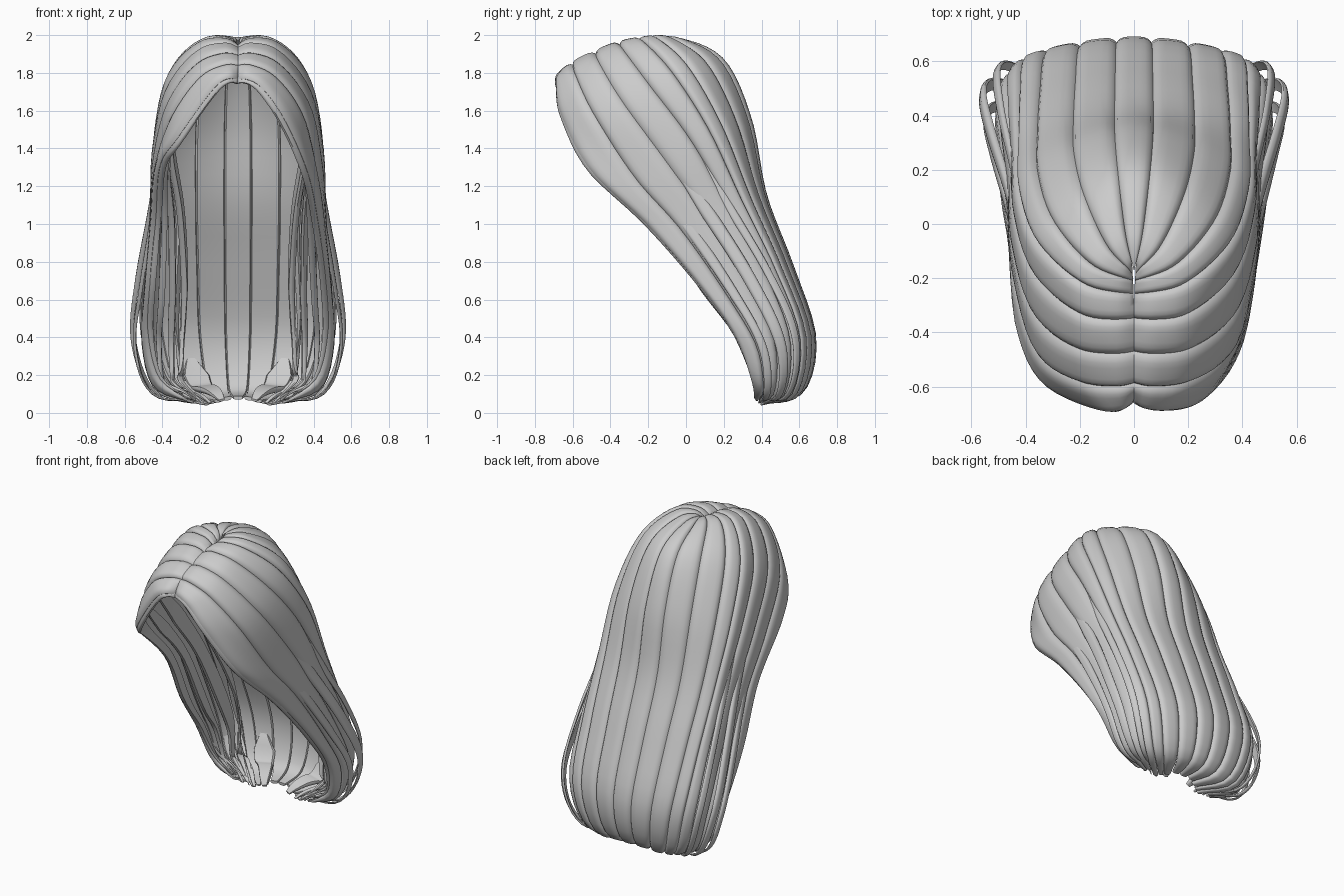
import bpy, math, random
from mathutils import Vector

random.seed(4)
cube = bpy.data.objects.get("Cube")
if cube:
    bpy.data.objects.remove(cube)

grey = bpy.data.materials.new("hair_grey")
grey.use_nodes = True
colour = (0.6, 0.6, 0.6, 1)
grey.diffuse_color = colour
grey.node_tree.nodes["Principled BSDF"].inputs["Base Color"].default_value = colour

# Guide curves on the left half, from the front edge to the back centre, root to tip
FRONT = [(0, -.68, 1.79), (.12, -.695, 1.74), (.25, -.66, 1.57), (.38, -.5, 1.28), (.44, -.2, .99),
         (.48, .06, .69), (.49, .25, .42), (.43, .34, .18), (.27, .36, .06)]
TEMPLE = [(0, -.59, 1.88), (.2, -.57, 1.8), (.36, -.46, 1.58), (.43, -.24, 1.25), (.46, 0, .97),
          (.49, .24, .62), (.5, .39, .35), (.43, .42, .12), (.22, .38, .05)]
SIDE = [(0, -.38, 1.96), (.2, -.36, 1.92), (.37, -.22, 1.72), (.44, 0, 1.43), (.45, .2, 1.1),
        (.47, .4, .75), (.47, .54, .4), (.38, .52, .11), (.18, .39, .04)]
NAPE = [(0, -.22, 1.98), (.17, -.16, 1.98), (.32, 0, 1.83), (.38, .18, 1.52), (.38, .34, 1.13),
        (.37, .5, .77), (.35, .63, .4), (.27, .58, .1), (.12, .41, .05)]
BACK = [(0, -.17, 1.98), (0, -.02, 1.975), (0, .2, 1.86), (0, .34, 1.55), (0, .42, 1.15),
        (0, .56, .78), (0, .68, .4), (0, .62, .12), (0, .43, .07)]

# The right fringe is swept back higher than the left one
SWEPT = FRONT[:2] + [(.33, -.6, 1.46), (.425, -.42, 1.31), (.45, -.13, 1.02)] + FRONT[5:]
SWEPT_TEMPLE = TEMPLE[:3] + [(.44, -.19, 1.29), (.46, .03, 1)] + TEMPLE[5:]


def mirrored(guide):
    return [(-x, y, z) for x, y, z in guide]


LEFT = [FRONT, TEMPLE, SIDE, NAPE, BACK]
GUIDES = [[Vector(p) for p in g]
          for g in LEFT + [mirrored(g) for g in (NAPE, SIDE, SWEPT_TEMPLE, SWEPT)]]


def spline(points, s):
    """Smooth interpolation through a list of points, s from 0 to 1."""
    last = len(points) - 1
    f = s * last
    i = max(0, min(last - 1, int(f)))
    f -= i
    b, c = points[i], points[i + 1]
    a = points[i - 1] if i else b * 2 - c
    d = points[i + 2] if i + 2 <= last else c * 2 - b
    m, n = (c - a) / 2, (d - b) / 2
    return b + m * f + ((c - b) * 3 - m * 2 - n) * f ** 2 + ((b - c) * 2 + m + n) * f ** 3


def surface(v, t):
    """Hair envelope: v runs left front (0), back (1), right front (2)."""
    return spline([spline(g, t) for g in GUIDES], v / 2)


def outward(v, t):
    e = .01
    t = max(t, .03)
    along = surface(v, t + e) - surface(v, t - e)
    across = surface(v + e, t) - surface(v - e, t)
    return along.cross(across).normalized()


# Closed cross-section of a lock: domed outside, flat inside
TOP = [math.sin(math.radians(a)) for a in range(-90, 91, 18)]
SECTION = [(w, .01 - .022 * abs(w) ** 5) for w in TOP]
SECTION += [(w * .95, -.025) for w in reversed(TOP[1:-1:2])]


def lock(name, v0, v1, lift=0, flare=0, start=0, end=1, taper=.55, dip=0, steps=40):
    """Sweep the section down the envelope; flare bows it outward, dip sinks the root."""
    middle, half = (v0 + v1) / 2, (v1 - v0) / 2
    verts, faces, n = [], [], len(SECTION)
    for i in range(steps + 1):
        q = (i / steps) ** 1.25
        t = start + (end - start) * q
        narrow = 1 - (1 - taper) * max(0, (q - .82) / .18) ** 2
        if start:
            narrow *= min(1, .08 + q * 4)
        width = (surface(middle + half * narrow, t) - surface(middle - half * narrow, t)).length
        depth = min(1, width / .09)
        push = lift + flare * math.sin(math.pi * q ** 1.5) - dip * max(0, 1 - q * 22) ** 2
        for w, h in SECTION:
            v = middle + half * narrow * w * 1.02
            verts.append(surface(v, t) + outward(v, t) * (h * depth + push))
    for i in range(steps):
        for j in range(n):
            k = (j + 1) % n
            faces.append((i * n + j, i * n + k, i * n + n + k, i * n + n + j))
    faces.append(tuple(reversed(range(n))))
    faces.append(tuple(range(steps * n, steps * n + n)))
    mesh = bpy.data.meshes.new(name)
    mesh.from_pydata(verts, [], faces)
    mesh.materials.append(grey)
    obj = bpy.data.objects.new(name, mesh)
    bpy.context.collection.objects.link(obj)
    bpy.ops.object.select_all(action='DESELECT')
    obj.select_set(True)
    bpy.context.view_layer.objects.active = obj
    bpy.ops.object.mode_set(mode='EDIT')
    bpy.ops.mesh.select_all(action='SELECT')
    bpy.ops.mesh.normals_make_consistent(inside=False)
    bpy.ops.object.mode_set(mode='OBJECT')
    bpy.ops.object.shade_smooth_by_angle(angle=math.radians(50))


def pair(name, v0, v1, **options):
    lock(name + "_left", v0, v1, **options)
    lock(name + "_right", 2 - v1, 2 - v0, **options)


# Main outer locks from the parting, plus the centre back lock
edges = [0, .22, .38, .53, .67, .77, .865, .955]
for i, (a, b) in enumerate(zip(edges, edges[1:])):
    pair(f"outer_lock_{i + 1}", a, b, end=random.uniform(.97, 1),
         taper=random.uniform(.8, 1), dip=.035)
lock("back_lock", .955, 1.045, end=.98, taper=.9, dip=.01)

# Thin under layer behind the fringe
pair("fringe_under_lock", -.02, .1, lift=-.02, end=.97, dip=.02)

# Inner locks hanging inside the sides
for i, (v, inset) in enumerate([(.2, .06), (.34, .12), (.47, .18), (.6, .14)]):
    pair(f"inner_lock_{i + 1}", v - .06, v + .06, lift=-.02, flare=-inset, start=.2,
         end=random.uniform(.95, 1), taper=.5)

# Loose narrow locks that bow away from the sides
for i, (v, bow) in enumerate([(.27, .07), (.4, .09), (.53, .07)]):
    pair(f"loose_lock_{i + 1}", v - .035, v + .035, lift=-.02, flare=bow, start=.35,
         end=random.uniform(.95, 1), taper=.5)

# Curled tips tucked inside the hem
for i, v in enumerate([.2, .42, .62, .82]):
    pair(f"hem_tip_{i + 1}", v - .06, v + .06, lift=-.012, flare=-.04, start=.78,
         end=random.uniform(.98, 1.01), taper=.6, steps=16)
